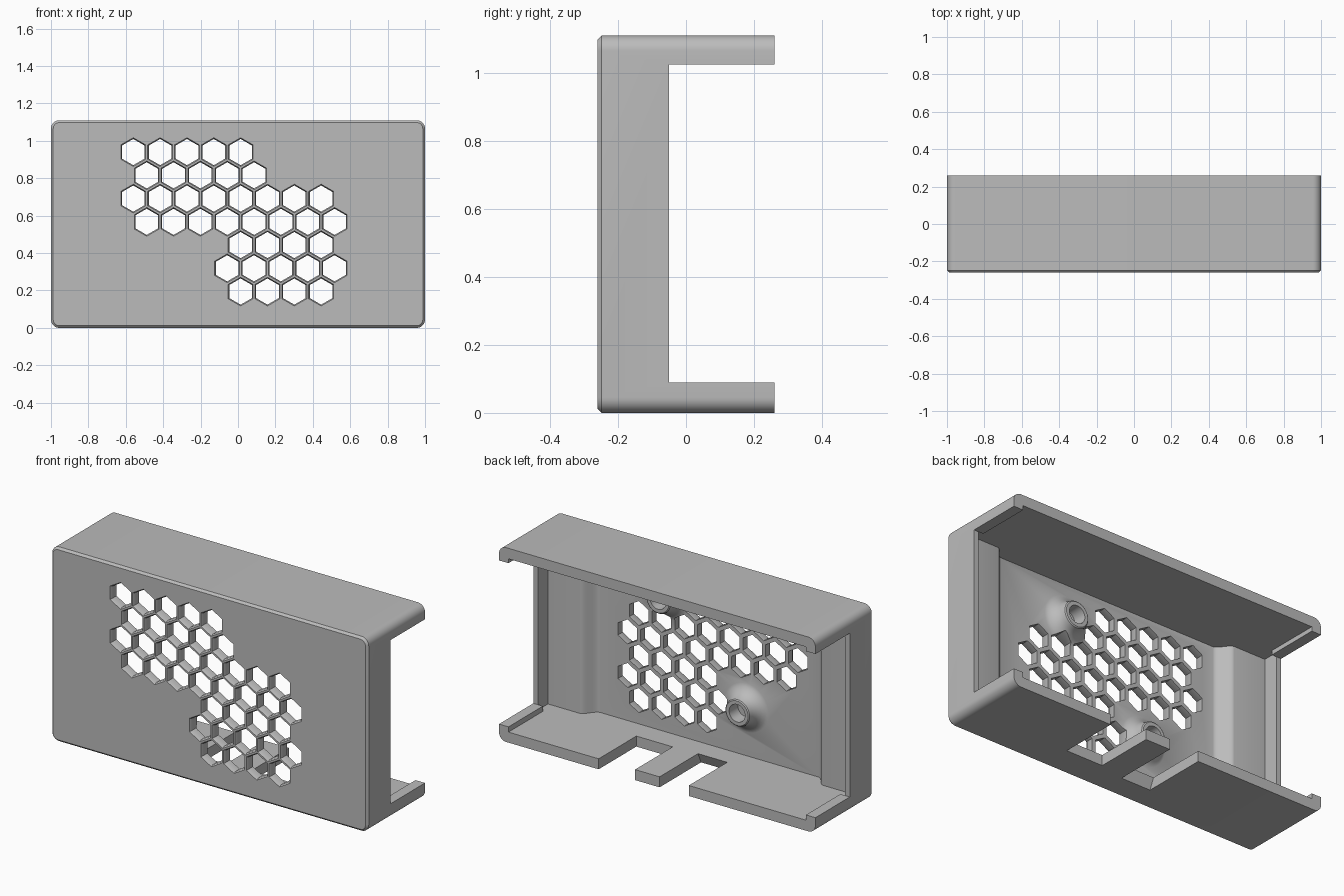
import bpy, bmesh, math
from mathutils import Vector

if "Cube" in bpy.data.objects:
    bpy.data.objects.remove(bpy.data.objects["Cube"])

grey = bpy.data.materials.new("plain grey")
grey.diffuse_color = (0.50, 0.50, 0.50, 1)
grey.use_nodes = True
grey.node_tree.nodes["Principled BSDF"].inputs["Base Color"].default_value = grey.diffuse_color


def finish(name, bm):
    bmesh.ops.recalc_face_normals(bm, faces=bm.faces)
    me = bpy.data.meshes.new(name)
    bm.to_mesh(me)
    bm.free()
    ob = bpy.data.objects.new(name, me)
    me.materials.append(grey)
    bpy.context.collection.objects.link(ob)
    return ob


def loft(bm, rings):
    """Closed solid through rings of equal point count."""
    vs = [[bm.verts.new(p) for p in r] for r in rings]
    n = len(vs[0])
    for a, b in zip(vs, vs[1:]):
        for i in range(n):
            bm.faces.new((a[i], a[(i + 1) % n], b[(i + 1) % n], b[i]))
    bm.faces.new(vs[0])
    bm.faces.new(vs[-1])


def box(bm, x0, x1, y0, y1, z0, z1):
    loft(bm, [[(x0, y0, z), (x1, y0, z), (x1, y1, z), (x0, y1, z)] for z in (z0, z1)])


def rounded_rect(y, inset, r=0.045):
    pts = []
    for k, (sx, sz) in enumerate([(1, 1), (-1, 1), (-1, -1), (1, -1)]):
        for i in range(9):
            a = math.pi / 2 * (k + i / 8)
            pts.append((sx * (1 - r) + (r - inset) * math.cos(a), y,
                        0.555 + sz * (0.555 - r) + (r - inset) * math.sin(a)))
    return pts


def hexagon(x, y, z, r):
    return [(x + r * math.sin(i * math.pi / 3), y, z + r * math.cos(i * math.pi / 3))
            for i in range(6)]


# Outer block with a chamfered front edge
bm = bmesh.new()
loft(bm, [rounded_rect(-0.26, 0.012), rounded_rect(-0.248, 0), rounded_rect(0.26, 0)])
shell = finish("cover_shell", bm)

# Cavity: floor, stepped end ledges with soft ramps, side walls, end lips
FLOOR, LEDGE = -0.21, -0.14
half = [(0.94, 0.4), (0.94, -0.05), (0.97, -0.05), (0.97, LEDGE)]
for i in range(11):
    t = i / 10
    half.append((0.77 - 0.08 * t, LEDGE + (FLOOR - LEDGE) * t * t * (3 - 2 * t)))
outline = half + [(-x, y) for x, y in reversed(half)]
bm = bmesh.new()
loft(bm, [[(x, y, z) for x, y in outline] for z in (0.06, 1.05)])
cavity = finish("cavity_cutter", bm)

# Open ends behind the short side walls
bm = bmesh.new()
box(bm, -1.2, 1.2, -0.05, 0.5, 0.09, 1.025)
ends = finish("end_opening_cutter", bm)

# Two notches in the bottom plate, leaving a tongue between them
bm = bmesh.new()
box(bm, 0.14, 0.37, -0.08, 0.5, -0.1, 0.075)
loft(bm, [[(x, -0.16, -0.1), (x, 0.5, -0.1), (x, 0.5, 0.075), (x, -0.08, 0.075)]
          for x in (-0.2, -0.015)])
notches = finish("notch_cutter", bm)

# Screw bosses: flared collars with blind holes
bm = bmesh.new()
profile = [(0, -0.235), (0.14, -0.235), (0.14, FLOOR), (0.122, -0.203), (0.105, -0.19),
           (0.09, -0.172), (0.08, -0.15), (0.076, -0.13), (0.07, -0.125), (0.05, -0.125),
           (0.047, -0.2), (0, -0.2)]
for cx, cz in ((-0.235, 0.335), (0.265, 0.845)):
    vs = [bm.verts.new((cx + r, y, cz)) for r, y in profile]
    es = [bm.edges.new(p) for p in zip(vs, vs[1:])]
    bmesh.ops.spin(bm, geom=vs + es, cent=(cx, 0, cz), axis=(0, 1, 0),
                   angle=2 * math.pi, steps=40, use_duplicate=False)
bmesh.ops.remove_doubles(bm, verts=bm.verts, dist=1e-4)
bosses = finish("screw_bosses", bm)

# Honeycomb vents: rows of (height, first x, count)
bm = bmesh.new()
PITCH = 0.1435
for row, (x0, n) in enumerate([(-0.56, 5), (-0.488, 5), (-0.56, 8), (-0.488, 8),
                               (0.014, 4), (-0.058, 5), (0.014, 4)]):
    z = 0.94 - row * PITCH * math.sqrt(3) / 2
    for i in range(n):
        x = x0 + i * PITCH
        loft(bm, [hexagon(x, -0.27, z, 0.079), hexagon(x, -0.26, z, 0.077),
                  hexagon(x, -0.248, z, 0.070), hexagon(x, 0.0, z, 0.070)])
vents = finish("vent_cutter", bm)

# Combine and bake
steps = [(cavity, 'DIFFERENCE'), (ends, 'DIFFERENCE'), (notches, 'DIFFERENCE'),
         (bosses, 'UNION'), (vents, 'DIFFERENCE')]
for ob, op in steps:
    m = shell.modifiers.new(ob.name, 'BOOLEAN')
    m.object, m.operation, m.solver = ob, op, 'EXACT'
baked = bpy.data.meshes.new_from_object(
    shell.evaluated_get(bpy.context.evaluated_depsgraph_get()))
shell.modifiers.clear()
shell.data = baked
for ob, _ in steps:
    bpy.data.objects.remove(ob)

bpy.context.view_layer.objects.active = shell
shell.select_set(True)
bpy.ops.object.shade_smooth_by_angle(angle=math.radians(30))
